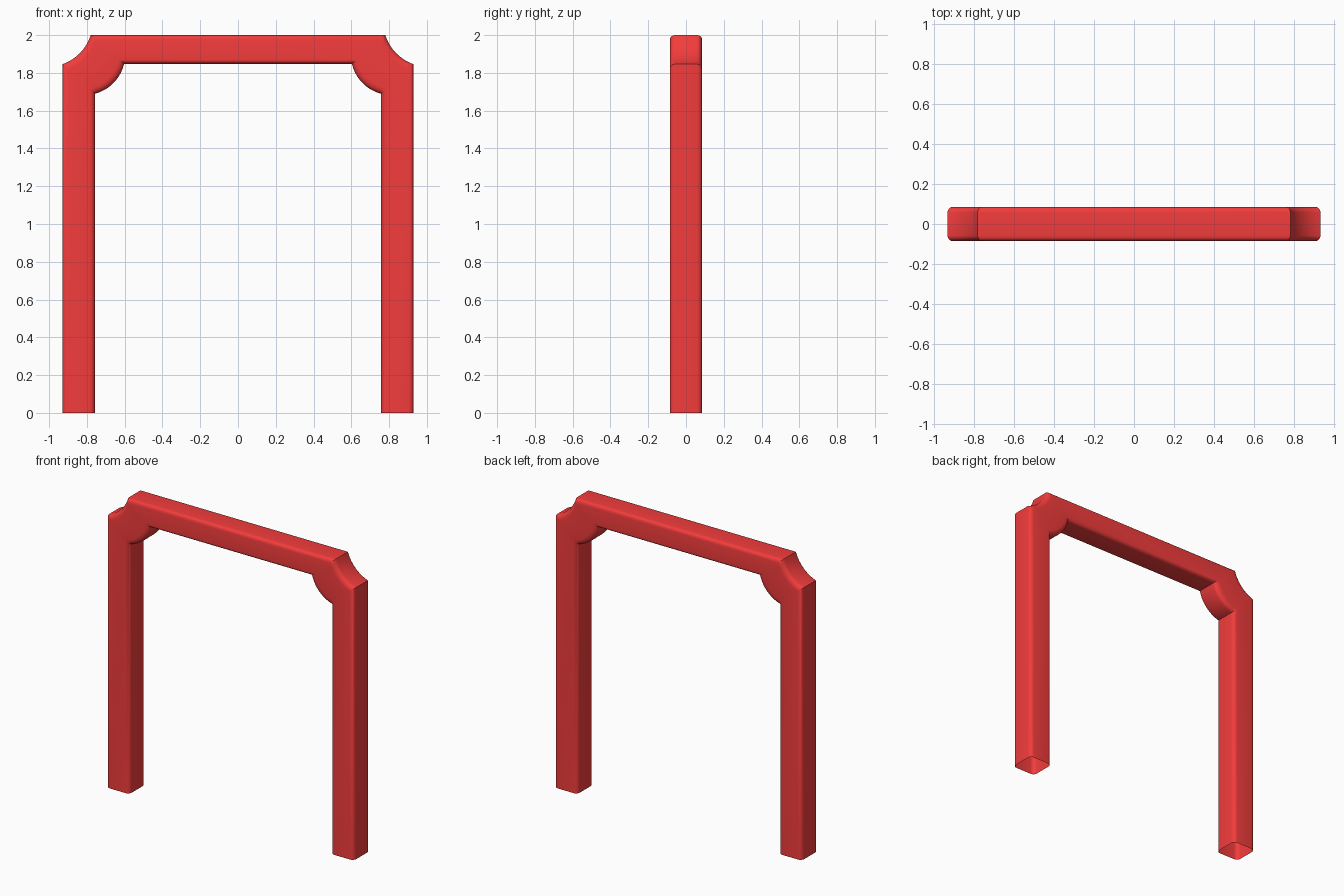
import bpy, bmesh, math
from mathutils import Vector

if "Cube" in bpy.data.objects:
    bpy.data.objects.remove(bpy.data.objects["Cube"])

HALF_DEPTH, ROUND, STEPS = 0.086, 0.028, 10


def arc(a, b, half_turn, n=STEPS):
    """Points from a to b on an arc bulging towards the lower inside of the frame."""
    a, b = Vector(a), Vector(b)
    mid, d = (a + b) / 2, b - a
    side = Vector((d.y, -d.x)).normalized()
    r = d.length / 2 / math.sin(half_turn)
    centre = mid - side * r * math.cos(half_turn)
    u = d.normalized()
    pts = []
    for i in range(n + 1):
        t = half_turn * (2 * i / n - 1)
        pts.append(centre + u * r * math.sin(t) + side * r * math.cos(t))
    return pts


def section():
    """Rounded square: s runs outer (0) to inner (1), y is depth."""
    pts, f = [], ROUND / 0.17
    corners = ((1 - f, 1, 0), (f, 1, 90), (f, -1, 180), (1 - f, -1, 270))
    for s, sy, start in corners:
        for k in range(6):
            t = math.radians(start + 18 * k)
            pts.append((s + f * math.cos(t),
                        sy * (HALF_DEPTH - ROUND) + ROUND * math.sin(t)))
    return pts


# Left half of the path as outer / inner point pairs (x, z)
outer = [Vector((-0.93, 0))] + arc((-0.93, 1.846), (-0.78, 2.0), math.radians(27))
inner = [Vector((-0.757, 0))] + arc((-0.757, 1.69), (-0.603, 1.848), math.radians(31))
pairs = list(zip(outer, inner))
flip = lambda p: Vector((-p.x, p.y))
pairs += [(flip(o), flip(i)) for o, i in reversed(pairs)]

# Loft the section along the frame, leaving the feet open
bm = bmesh.new()
rings = []
for o, i in pairs:
    ring = []
    for s, y in section():
        p = o.lerp(i, s)
        ring.append(bm.verts.new((p.x, y, p.y)))
    rings.append(ring)
for a, b in zip(rings, rings[1:]):
    n = len(a)
    for k in range(n):
        bm.faces.new((a[k], a[(k + 1) % n], b[(k + 1) % n], b[k]))
bmesh.ops.recalc_face_normals(bm, faces=bm.faces)

mesh = bpy.data.meshes.new("door_frame")
bm.to_mesh(mesh)
bm.free()
frame = bpy.data.objects.new("door_frame", mesh)
bpy.context.collection.objects.link(frame)

red = bpy.data.materials.new("red")
red.diffuse_color = (0.9, 0.045, 0.045, 1)
red.use_nodes = True
red.node_tree.nodes["Principled BSDF"].inputs["Base Color"].default_value = red.diffuse_color
mesh.materials.append(red)

bpy.context.view_layer.objects.active = frame
frame.select_set(True)
bpy.ops.object.shade_smooth_by_angle(angle=math.radians(30))
